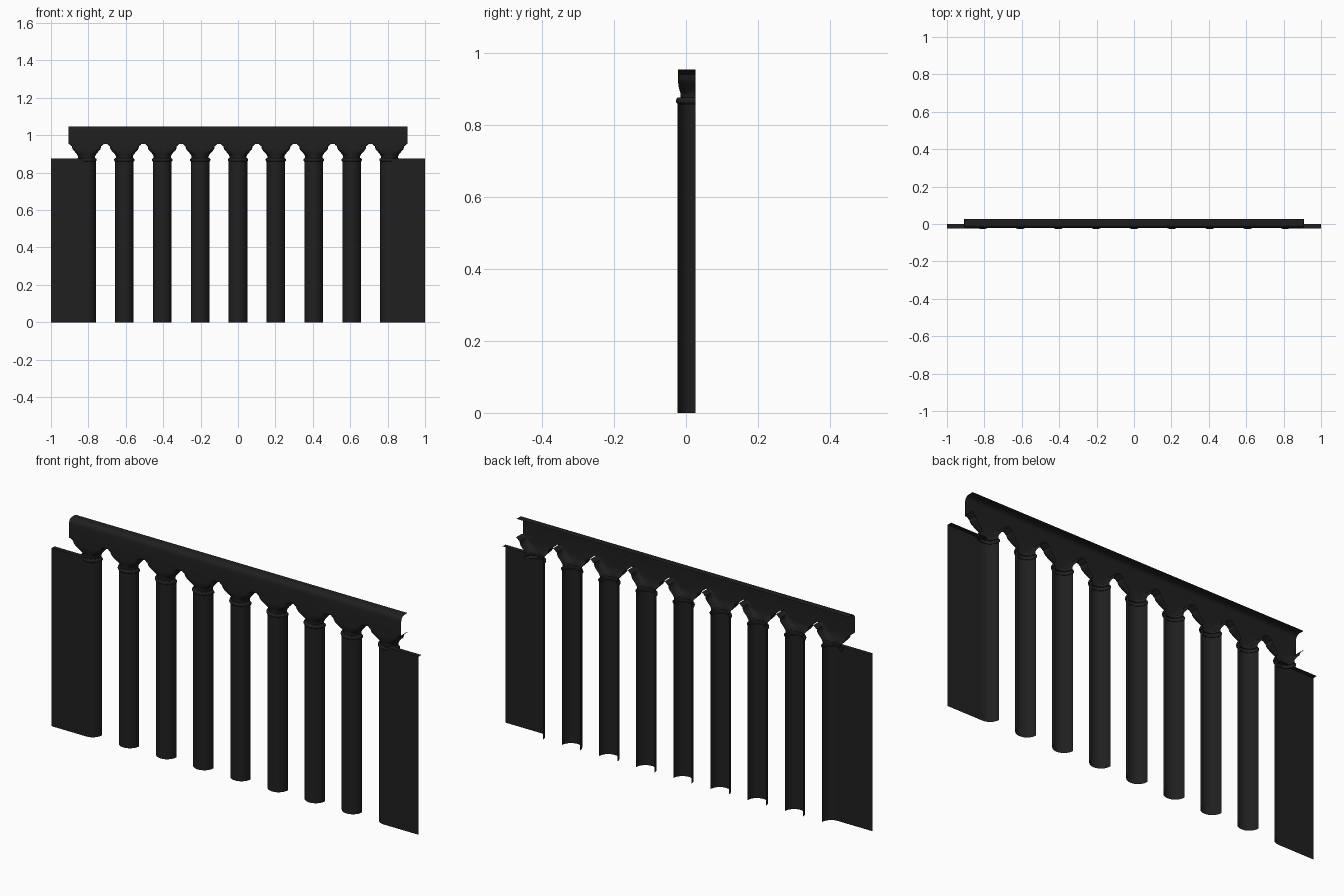
import bpy
import math

cube = bpy.data.objects.get("Cube")
if cube:
    bpy.data.objects.remove(cube, do_unlink=True)

BACK, FRONT = 0.027, -0.023      # depth limits
RADIUS = BACK - FRONT            # half-round column radius
COLUMN_TOP = 0.877
SPACING = 0.2025
END = 4 * SPACING                # centre of the engaged end columns

black = bpy.data.materials.new("matte black")
black.use_nodes = True
black.diffuse_color = (0.014, 0.014, 0.014, 1)
black.node_tree.nodes["Principled BSDF"].inputs["Base Color"].default_value = (0.014, 0.014, 0.014, 1)
parts = []


def sheet(name, rows):
    """Open surface through equal rows of points, each row running towards +x."""
    n = len(rows[0])
    verts = [p for row in rows for p in row]
    faces = [(r * n + i, r * n + i + 1, (r + 1) * n + i + 1, (r + 1) * n + i)
             for r in range(len(rows) - 1) for i in range(n - 1)]
    mesh = bpy.data.meshes.new(name)
    mesh.from_pydata(verts, [], faces)
    mesh.materials.append(black)
    obj = bpy.data.objects.new(name, mesh)
    bpy.context.collection.objects.link(obj)
    parts.append(obj)


def half_round(x, z, width, depth, square=2, steps=20):
    """Front half of a superellipse, from left to right."""
    row = []
    for i in range(steps + 1):
        a = math.pi * (1 - i / steps)
        c, s = math.cos(a), max(math.sin(a), 0)
        row.append((x + width * math.copysign(abs(c) ** (2 / square), c),
                    BACK - depth * s ** (2 / square), z))
    return row


# Capital levels: height, half width, depth, squareness
CAPITAL = [(0.876, 0.046, 0.043, 2), (0.888, 0.046, 0.042, 2.2),
           (0.898, 0.051, 0.045, 3), (0.910, 0.061, 0.048, 4.5),
           (0.922, 0.072, 0.049, 7), (0.930, 0.076, 0.049, 10),
           (0.942, 0.078, 0.049, 14), (0.945, 0.084, 0.049, 16),
           (0.952, 0.090, 0.049, 18), (0.956, 0.0985, 0.049, 20)]

for k in range(-4, 5):
    x = k * SPACING
    # Free-standing half-round shafts
    if abs(k) < 4:
        sheet("column", [half_round(x, z, RADIUS, RADIUS) for z in (0, COLUMN_TOP)])
    # Rounded neck rings
    ring = []
    for j in range(9):
        a = math.pi * (j / 8 - 0.5)
        r = RADIUS - 0.005 + 0.010 * math.cos(a)
        ring.append(half_round(x, 0.868 + 0.010 * math.sin(a), r, r))
    sheet("neck_ring", ring)
    # Flaring capitals that meet as small arches
    sheet("capital", [half_round(x, *level) for level in CAPITAL])

# Side panels, each ending in a quarter-round column
for side, name in ((-1, "right_panel"), (1, "left_panel")):
    path = [(1.0, FRONT)]
    for i in range(11):
        a = math.pi / 2 * i / 10
        path.append((END - RADIUS * math.sin(a), BACK - RADIUS * math.cos(a)))
    path = [(side * px, py) for px, py in path]
    path.sort()
    sheet(name, [[(px, py, z) for px, py in path] for z in (0, COLUMN_TOP)])
    ends = sorted((side * 1.0, side * (END - 0.01)))
    sheet(name + "_top", [[(px, y, COLUMN_TOP) for px in ends] for y in (FRONT, 0.0)])

# Top rail with a rounded front edge
RAIL = [(-0.022, 0.953), (-0.0225, 1.022), (-0.021, 1.032), (-0.017, 1.040),
        (-0.010, 1.046), (0.0, 1.048), (BACK, 1.048)]
sheet("top_rail", [[(px, y, z) for px in (-0.905, 0.905)] for y, z in RAIL])

# Smooth curves, sharp steps
bpy.ops.object.select_all(action='DESELECT')
for obj in parts:
    obj.select_set(True)
bpy.context.view_layer.objects.active = parts[0]
bpy.ops.object.shade_smooth_by_angle(angle=math.radians(35))
